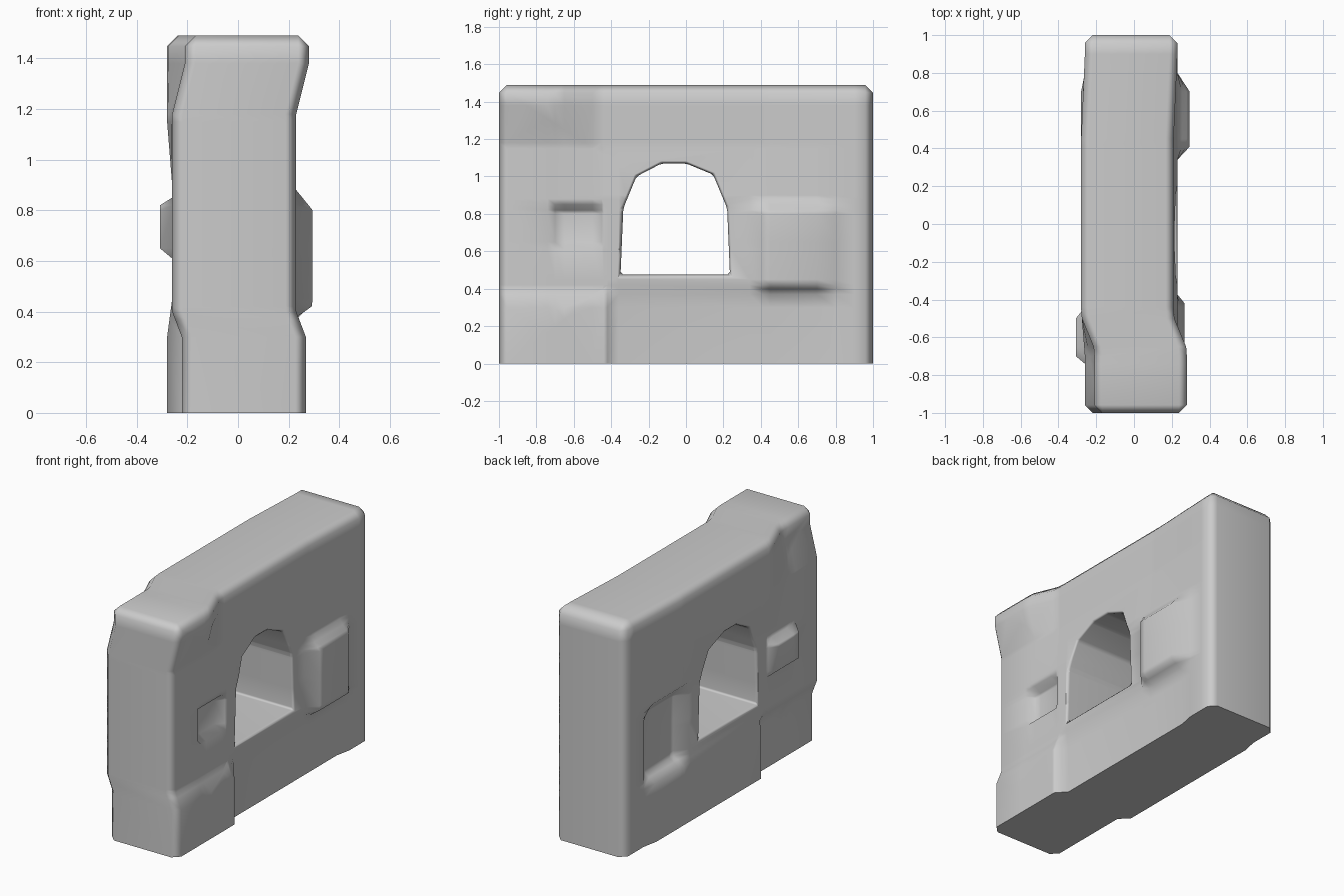
import bpy, bmesh, math
from mathutils import Vector

if "Cube" in bpy.data.objects:
    bpy.data.objects.remove(bpy.data.objects["Cube"], do_unlink=True)

HALF, LENGTH, HEIGHT = 0.245, 1.0, 1.49

# One plain stone colour
stone = bpy.data.materials.new("stone grey")
stone.use_nodes = True
colour = (0.6, 0.6, 0.6, 1)
stone.diffuse_color = colour
stone.node_tree.nodes["Principled BSDF"].inputs["Base Color"].default_value = colour


def make_object(name, bm):
    bmesh.ops.recalc_face_normals(bm, faces=bm.faces)
    mesh = bpy.data.meshes.new(name)
    bm.to_mesh(mesh)
    bm.free()
    obj = bpy.data.objects.new(name, mesh)
    bpy.context.collection.objects.link(obj)
    return obj


# Wall block, chamfered on every edge except the foot
bm = bmesh.new()
bmesh.ops.create_cube(bm, size=1)
for v in bm.verts:
    v.co = Vector((v.co.x * 2 * HALF, v.co.y * 2 * LENGTH, (v.co.z + 0.5) * HEIGHT))
edges = [e for e in bm.edges if any(v.co.z > 0.1 for v in e.verts)]
bmesh.ops.bevel(bm, geom=edges, offset=0.042, segments=1, affect='EDGES')
wall = make_object("stone_wall", bm)
wall.data.materials.append(stone)

# Arched window cutter
arch = [(-.35, .475), (-.335, .83), (-.265, 1.0), (-.13, 1.07),
        (0, 1.07), (.145, 1.01), (.22, .83), (.235, .475)]
bm = bmesh.new()
face = bm.faces.new([bm.verts.new((-1, y, z)) for y, z in arch])
push = bmesh.ops.extrude_face_region(bm, geom=[face])
for v in push["geom"]:
    if isinstance(v, bmesh.types.BMVert):
        v.co.x = 1
cutter = make_object("window_cutter", bm)
cutter.hide_render = True

bpy.context.view_layer.objects.active = wall
wall.select_set(True)
cut = wall.modifiers.new("window", 'BOOLEAN')
cut.operation, cut.object, cut.solver = 'DIFFERENCE', cutter, 'EXACT'
bpy.ops.object.modifier_apply(modifier=cut.name)
bpy.data.objects.remove(cutter, do_unlink=True)

# Areas of the wall pushed sideways: y ramp, z ramp, distance
patches = [
    ((.34, .41, .70, .80), (.37, .42, .80, .88), .065),     # large stone
    ((-.74, -.70, -.50, -.44), (.61, .65, .82, .85), -.048),  # small stone
    ((-9, -8, -.42, -.36), (-9, -8, .30, .40), .038),       # front foot
    ((-9, -8, -.65, -.50), (1.18, 1.38, 8, 9), .05),        # top corner
    ((-.42, -.36, .70, .80), (-9, -8, .30, .45), -.02),     # below the window
    ((-.70, -.45, .45, .90), (.90, 1.15, 8, 9), -.02),      # above the window
]


def ramp(v, k):
    up, down = (v - k[0]) / (k[1] - k[0]), (k[3] - v) / (k[3] - k[2])
    return max(0, min(1, up, down))


def shift(y, z):
    return -.015 + sum(d * ramp(y, ky) * ramp(z, kz) for ky, kz, d in patches)


# Soften the window rim, slice along the ramps, then push the stone
bm = bmesh.new()
bm.from_mesh(wall.data)
bmesh.ops.remove_doubles(bm, verts=bm.verts, dist=1e-5)
rim = [e for e in bm.edges if all(abs(abs(v.co.x) - HALF) < .001 and abs(v.co.y) < .4
                                  and .4 < v.co.z < 1.1 for v in e.verts)
       and any(abs(f.normal.x) < .5 for f in e.link_faces)]
bmesh.ops.bevel(bm, geom=rim, offset=0.014, segments=1, affect='EDGES')
for axis, limit in ((1, LENGTH), (2, HEIGHT)):
    for k in sorted({k for p in patches for k in p[axis - 1] if abs(k) < limit}):
        point, normal = Vector(), Vector()
        point[axis], normal[axis] = k, 1
        bmesh.ops.bisect_plane(bm, geom=bm.verts[:] + bm.edges[:] + bm.faces[:],
                               plane_co=point, plane_no=normal, dist=1e-5)
for v in bm.verts:
    v.co.x += shift(v.co.y, v.co.z)
bm.to_mesh(wall.data)
bm.free()

# Soft shading, crisp at the foot
bpy.ops.object.shade_smooth_by_angle(angle=math.radians(62))
weighted = wall.modifiers.new("weighted_normals", 'WEIGHTED_NORMAL')
weighted.keep_sharp = True
